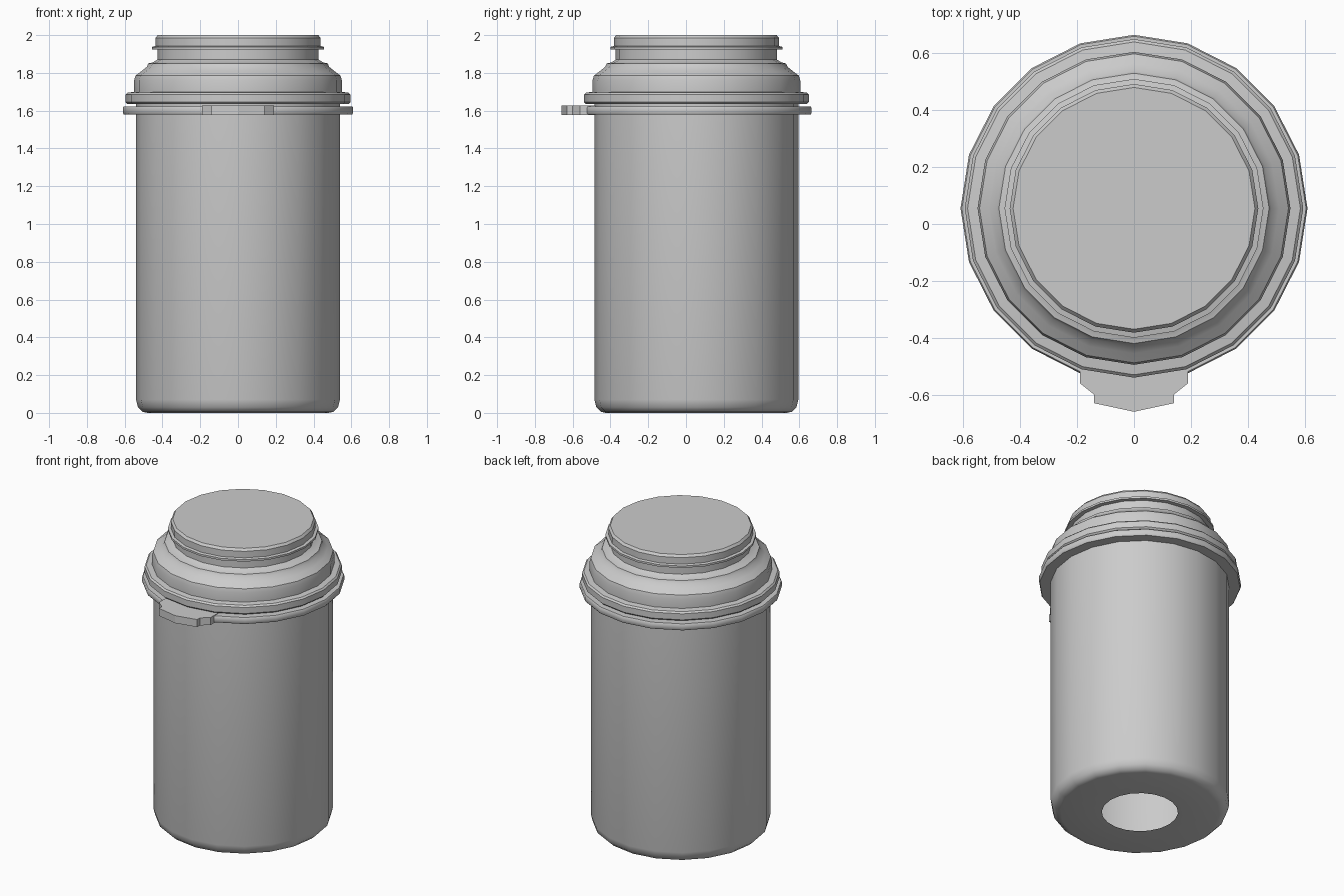
import bpy
import bmesh
import math

SIDES = 20
CENTRE_Y = 0.055

cube = bpy.data.objects.get("Cube")
if cube:
    bpy.data.objects.remove(cube, do_unlink=True)


def finish(name, bm, angle=35):
    """Turn a bmesh into a shaded object."""
    mesh = bpy.data.meshes.new(name)
    bm.to_mesh(mesh)
    bm.free()
    obj = bpy.data.objects.new(name, mesh)
    bpy.context.collection.objects.link(obj)
    bpy.ops.object.select_all(action="DESELECT")
    obj.select_set(True)
    bpy.context.view_layer.objects.active = obj
    bpy.ops.object.shade_smooth_by_angle(angle=math.radians(angle))
    return obj


def lathe(name, profile, closed=False, cap_top=False):
    """Revolve (radius, height) points, listed bottom to top on the outside."""
    bm = bmesh.new()
    rings = []
    for r, z in profile:
        ring = []
        for i in range(SIDES):
            a = math.tau * i / SIDES
            ring.append(bm.verts.new((r * math.cos(a), CENTRE_Y + r * math.sin(a), z)))
        rings.append(ring)
    pairs = list(zip(rings, rings[1:]))
    if closed:
        pairs.append((rings[-1], rings[0]))
    for low, high in pairs:
        for i in range(SIDES):
            j = (i + 1) % SIDES
            bm.faces.new((low[i], low[j], high[j], high[i]))
    if cap_top:
        bm.faces.new(rings[-1])
    return finish(name, bm)


# Hollow container with a round opening in its base
lathe("container_body", [
    (0.23, 0), (0.48, 0), (0.505, 0.006), (0.53, 0.03), (0.54, 0.07), (0.54, 1.65),
])

# Stepped lid with a flange, a rounded shoulder and a neck
lathe("lid", [
    (0.53, 1.635), (0.585, 1.635), (0.595, 1.645), (0.595, 1.685), (0.585, 1.695),
    (0.55, 1.70), (0.55, 1.76), (0.543, 1.785), (0.51, 1.81), (0.483, 1.832),
    (0.475, 1.85), (0.452, 1.855), (0.427, 1.87), (0.427, 1.925),
], cap_top=True)

# Overhanging stopper on the neck
lathe("stopper", [
    (0.40, 1.925), (0.455, 1.925), (0.455, 1.938), (0.437, 1.942),
    (0.437, 1.985), (0.425, 2.0),
], cap_top=True)

# Retaining ring under the lid
lathe("retaining_ring", [
    (0.535, 1.58), (0.605, 1.58), (0.61, 1.588), (0.61, 1.615),
    (0.605, 1.623), (0.535, 1.623),
], closed=True)

# Pull tab at the front of the ring
half = [(0.14, -0.63), (0.14, -0.60), (0.19, -0.56), (0.19, -0.48)]
outline = [(0, -0.66)] + half + [(-x, y) for x, y in reversed(half)]
bm = bmesh.new()
base = bm.faces.new([bm.verts.new((x, y, 1.577)) for x, y in outline])
grown = bmesh.ops.extrude_face_region(bm, geom=[base])
top = [v for v in grown["geom"] if isinstance(v, bmesh.types.BMVert)]
bmesh.ops.translate(bm, verts=top, vec=(0, 0, 0.05))
bmesh.ops.recalc_face_normals(bm, faces=bm.faces)
finish("pull_tab", bm, 20)
